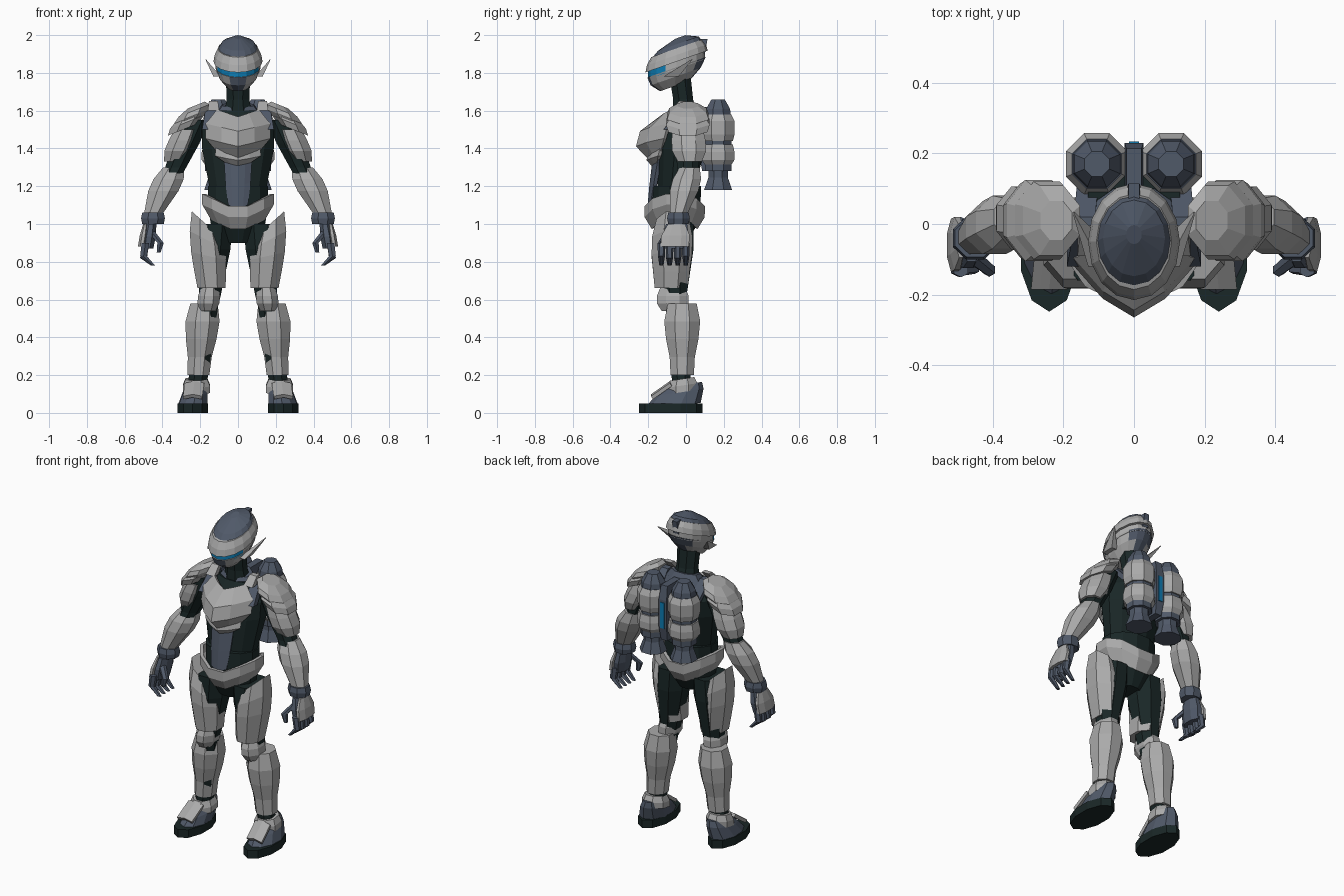
import bpy
import bmesh
from math import cos, sin, pi
from mathutils import Vector

default_cube = bpy.data.objects.get("Cube")
if default_cube:
    bpy.data.objects.remove(default_cube, do_unlink=True)


def make_material(name, red, green, blue):
    material = bpy.data.materials.new(name)
    material.use_nodes = True
    colour = (red, green, blue, 1)
    material.diffuse_color = colour
    material.node_tree.nodes["Principled BSDF"].inputs["Base Color"].default_value = colour
    return material


armour = make_material("light grey armour", .4, .4, .4)
slate = make_material("slate blue grey", .08, .1, .14)
suit = make_material("dark undersuit", .01, .02, .02)
glow = make_material("bright blue", .004, .2, .45)


def finish(name, bm, material, mirror, thickness):
    """Turn a bmesh into an object, optionally thickened and mirrored."""
    bmesh.ops.recalc_face_normals(bm, faces=bm.faces)
    mesh = bpy.data.meshes.new(name)
    bm.to_mesh(mesh)
    bm.free()
    mesh.materials.append(material)
    obj = bpy.data.objects.new(name, mesh)
    bpy.context.collection.objects.link(obj)
    if thickness:
        solid = obj.modifiers.new("thickness", "SOLIDIFY")
        solid.thickness = thickness
        solid.offset = 0
    if mirror:
        obj.modifiers.new("mirror", "MIRROR").use_mirror_merge = False
    return obj


def skin(bm, rows, closed):
    """Bridge neighbouring rows of vertices with quads."""
    for low, high in zip(rows, rows[1:]):
        count = len(low)
        for i in range(count if closed else count - 1):
            j = (i + 1) % count
            bm.faces.new((low[i], low[j], high[j], high[i]))


def loft(name, material, start, end, width, depth, profile, sides=8, mirror=True,
         keeled=False, lean_x=0, lean_y=0, fade=False, vee=0, thickness=0):
    """Level rings spread evenly from start to end, scaled by the profile.
    Rings may lean, or rise to both sides (vee); keeled puts a corner in front."""
    bm = bmesh.new()
    rows = []
    turn = 0 if keeled else pi / sides
    grow = 1 / cos(turn)
    for step, scale in enumerate(profile):
        t = step / (len(profile) - 1)
        centre = Vector(start).lerp(Vector(end), t)
        slope = lean_x * (1 - t) ** 2 if fade else lean_x
        row = []
        for i in range(sides):
            angle = turn + 2 * pi * i / sides
            dx = width * scale * grow * cos(angle)
            dy = depth * scale * grow * sin(angle)
            rise = slope * dx + lean_y * dy + vee * abs(dx)
            row.append(bm.verts.new(centre + Vector((dx, dy, rise))))
        rows.append(row)
    skin(bm, rows, True)
    if not thickness:
        bm.faces.new(rows[0])
        bm.faces.new(rows[-1])
    return finish(name, bm, material, mirror, thickness)


def plate(name, material, top, bottom, width, keel, drop, profile, mirror=False):
    """Curved plate whose middle line stands forward by keel and hangs by drop."""
    bm = bmesh.new()
    rows = []
    for step, scale in enumerate(profile):
        centre = Vector(top).lerp(Vector(bottom), step / (len(profile) - 1))
        row = []
        for t in (-1, -.5, 0, .5, 1):
            forward = keel * scale ** 2 * (1 - abs(t) ** 1.5)
            hang = drop * (1 - abs(t))
            row.append(bm.verts.new(centre + Vector((width * scale * t, -forward, -hang))))
        rows.append(row)
    skin(bm, rows, False)
    return finish(name, bm, material, mirror, .02)


def paint(obj, material, rule):
    """Give a second colour to the faces whose centre meets the rule."""
    obj.data.materials.append(material)
    slot = len(obj.data.materials) - 1
    for face in obj.data.polygons:
        if rule(face.center):
            face.material_index = slot


# Helmet: stacked shells that all lean up towards the back
shell = dict(sides=16, mirror=False, keeled=True, lean_y=.35)
jaw = loft("jaw", armour, (0, -.06, 1.73), (0, -.05, 1.83), .12, .155, (.5, .85, 1), **shell)
paint(jaw, slate, lambda c: c.y > .03 or (c.y < -.1 and abs(c.x) < .04))
visor = loft("visor", glow, (0, -.05, 1.82), (0, -.05, 1.87), .118, .15, (1, 1), **shell)
paint(visor, armour, lambda c: c.y > -.08)
loft("brow", armour, (0, -.05, 1.86), (0, -.05, 1.93), .13, .165, (1, .95, .82), **shell)
loft("helmet_dome", slate, (0, -.05, 1.92), (0, -.03, 1.99), .11, .135, (1, .8, .2), **shell)
loft("crest_fin", slate, (0, .07, 1.9), (0, .09, 1.98), .02, .03, (1, .8), sides=4, mirror=False)
loft("ear_fin", armour, (.11, -.08, 1.78), (.17, .03, 1.87), .02, .04, (1, .1), sides=4)

# Neck, collar and undersuit body
loft("neck", suit, (0, 0, 1.55), (0, -.03, 1.77), .08, .07, (1, .75, .8), mirror=False)
loft("collar", slate, (0, 0, 1.55), (0, 0, 1.63), .14, .1, (1, .8, .6), mirror=False, lean_y=.2)
loft("torso", suit, (0, 0, 1.6), (0, -.05, 1.2), .19, .125, (.6, 1, 1, .9, .8),
     sides=12, mirror=False)
loft("pelvis", suit, (0, -.05, 1.2), (0, -.06, .9), .16, .13, (1, 1, .9, .5),
     sides=12, mirror=False)

# Breastplate, stomach plate, belly panel and dipping belt
plate("breastplate", armour, (0, -.07, 1.6), (0, -.13, 1.38), .165, .145, .04, (.65, 1, 1, .6))
plate("stomach_plate", armour, (0, -.13, 1.4), (0, -.15, 1.32), .115, .06, .02, (1, 1, .4))
plate("belly_panel", slate, (0, -.14, 1.34), (0, -.18, 1.1), .07, .03, .02, (1, .9, .7))
loft("belt", armour, (0, -.06, .96), (0, -.06, 1.07), .18, .15, (.75, 1, 1),
     sides=12, mirror=False, vee=.5, thickness=.02)

# Straps over the shoulders, with light clips
strap_top = (.14, 0, 1.62)
loft("strap_front", slate, (.16, -.1, 1.5), strap_top, .03, .02, (1, 1), sides=4)
loft("strap_back", slate, strap_top, (.13, .11, 1.5), .03, .02, (1, 1), sides=4)
loft("strap_clip", armour, (.13, -.07, 1.6), (.13, -.02, 1.65), .03, .02, (1, .8), sides=4)

# Arms
shoulder = (.22, .01, 1.55)
elbow = (.33, .01, 1.3)
wrist = (.45, -.04, 1.05)
loft("arm_core", suit, shoulder, elbow, .07, .07, (1, 1, .8))
loft("elbow_core", suit, elbow, wrist, .055, .055, (1, .8))
loft("upper_arm", armour, (.27, .01, 1.5), (.34, .02, 1.33), .073, .09, (.9, 1, 1, .7))
loft("shoulder_pad_lower", armour, (.25, .01, 1.58), (.29, .01, 1.5), .09, .115, (.8, 1, .9),
     lean_x=-.4)
loft("shoulder_pad_upper", armour, (.22, .01, 1.63), (.26, .01, 1.54), .09, .11, (.5, .9, 1, .9),
     lean_x=-.4)
loft("forearm", armour, (.34, .02, 1.3), wrist, .08, .075, (.7, 1, 1, .8, .6))
loft("wrist_cuff", slate, (.45, -.04, 1.06), (.45, -.04, 1), .063, .06, (.9, 1, .9))

# Hands: palm, light back plate, curled fingers and thumb
loft("palm", slate, (.46, -.05, 1), (.48, -.06, .87), .035, .07, (.8, 1, .9))
loft("hand_plate", armour, (.49, -.05, 1), (.51, -.06, .88), .02, .075, (.6, 1, 1))
for index in range(4):
    y = index * .043 - .13
    bend = .82 if index in (1, 2) else .83
    loft("finger_base", slate, (.49, y, .9), (.5, y, bend), .02, .018, (1, .9), sides=6)
    loft("finger_tip", slate, (.5, y, bend), (.45, y, .78), .018, .016, (1, .6), sides=6)
thumb_bend = (.41, -.13, .9)
loft("thumb_base", slate, (.46, -.09, .96), thumb_bend, .02, .02, (1, .8), sides=6)
loft("thumb_tip", slate, thumb_bend, (.42, -.13, .85), .017, .017, (1, .6), sides=6)

# Legs
hip = (.12, -.06, 1)
knee = (.15, -.06, .6)
ankle = (.22, -.02, .12)
loft("leg_core", suit, hip, knee, .09, .1, (1, 1, .8, .6))
loft("shin_core", suit, knee, ankle, .05, .05, (1, 1))
loft("thigh", armour, (.17, -.07, 1), (.14, -.08, .66), .093, .107, (.8, 1, 1, .9, .8),
     lean_x=.9, fade=True)
loft("knee_pad", armour, (.15, -.07, .66), (.16, -.07, .54), .058, .084, (.8, 1, 1, .7))
loft("shin", armour, (.18, -.02, .58), (.21, -.02, .2), .09, .095, (.8, 1, .9, .7, .65))
loft("ankle_cuff", armour, (.22, -.02, .18), (.22, -.02, .11), .072, .08, (.8, 1, 1), lean_y=.15)

# Boots: dark sole, slate upper and light instep
loft("sole", suit, (.24, -.08, 0), (.24, -.08, .05), .08, .16, (1, 1), sides=10)
loft("boot", slate, (.24, -.08, .03), (.22, -.01, .15), .08, .15, (1, .9, .8, .6),
     sides=10, lean_y=.15)
plate("instep", armour, (.23, -.08, .15), (.24, -.18, .08), .05, 0, -.01, (1, 1), mirror=True)


# Twin thruster pack, each tank stacked from rounded segments
def tank_part(name, material, top, bottom, radius, profile):
    loft(name, material, (.105, .17, top), (.105, .17, bottom), radius, radius, profile)


tank_part("tank_cap", slate, 1.66, 1.56, .07, (.5, .9, 1))
tank_part("tank_core", slate, 1.58, 1.28, .07, (1, 1))
tank_part("tank_upper", armour, 1.58, 1.44, .087, (.8, 1, 1, 1, .9))
tank_part("tank_lower", armour, 1.42, 1.3, .087, (.9, 1, 1, .7))
tank_part("nozzle", slate, 1.31, 1.18, .074, (.7, .7, 1))
loft("pack_spine", slate, (0, .15, 1.62), (0, .15, 1.28), .027, .08, (.8, 1, 1, 1, .8),
     sides=4, mirror=False)
loft("pack_light", glow, (0, .23, 1.52), (0, .23, 1.36), .014, .004, (1, 1), sides=4, mirror=False)
loft("pack_mount", suit, (0, .09, 1.56), (0, .09, 1.34), .13, .05, (1, 1), sides=4, mirror=False)
